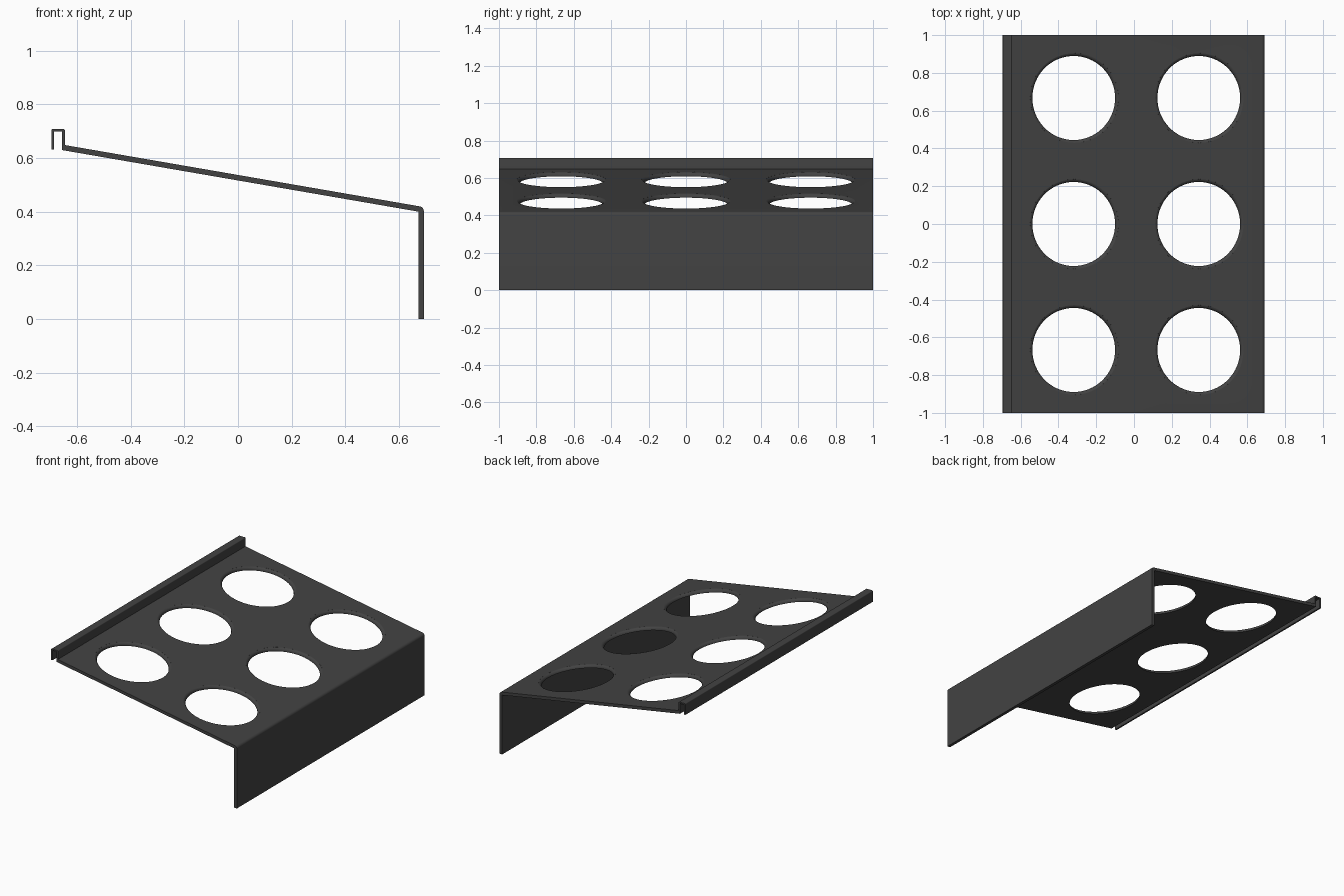
import bpy, bmesh, math
from mathutils import Matrix, Vector

if "Cube" in bpy.data.objects:
    bpy.data.objects.remove(bpy.data.objects["Cube"])

mat = bpy.data.materials.new("dark grey")
mat.diffuse_color = (0.055, 0.055, 0.055, 1)
mat.use_nodes = True
mat.node_tree.nodes["Principled BSDF"].inputs["Base Color"].default_value = mat.diffuse_color

TILT = math.radians(9.8)
SLOPE = -math.tan(TILT)


def top_z(x):            # upper surface of the sloping sheet
    return 0.648 + SLOPE * (x + 0.645)


def low_z(x):            # lower surface
    return top_z(x) - 0.0205


def rounded(points):
    """Outline with each (x, z, r) corner replaced by a small arc."""
    out, n = [], len(points)
    for i, (x, z, r) in enumerate(points):
        p = Vector((x, z))
        if r == 0:
            out.append(p)
            continue
        a = (Vector(points[i - 1][:2]) - p).normalized()
        b = (Vector(points[(i + 1) % n][:2]) - p).normalized()
        half = a.angle(b) / 2
        t = r / math.tan(half)
        c = p + (a + b).normalized() * (r / math.sin(half))
        s, e = p + a * t - c, p + b * t - c
        for k in range(6):
            out.append(c + s.lerp(e, k / 5).normalized() * r)
    return out


def make_object(name, bm):
    bmesh.ops.recalc_face_normals(bm, faces=bm.faces)
    me = bpy.data.meshes.new(name)
    bm.to_mesh(me)
    bm.free()
    me.materials.append(mat)
    ob = bpy.data.objects.new(name, me)
    bpy.context.collection.objects.link(ob)
    return ob


# Bent sheet: hook lip, sloping shelf and front skirt in one profile
outline = rounded([
    (-0.695, 0.632, 0), (-0.695, 0.708, 0.006), (-0.645, 0.708, 0.006),
    (-0.645, top_z(-0.645), 0), (0.692, top_z(0.692), 0.018),
    (0.692, 0, 0), (0.672, 0, 0), (0.672, low_z(0.672), 0),
    (-0.655, low_z(-0.655), 0), (-0.655, 0.699, 0), (-0.685, 0.699, 0),
    (-0.685, 0.632, 0)])
bm = bmesh.new()
face = bm.faces.new([bm.verts.new((p.x, -1, p.y)) for p in outline])
ext = bmesh.ops.extrude_face_region(bm, geom=[face])
bmesh.ops.translate(bm, vec=(0, 2, 0),
                    verts=[v for v in ext["geom"] if isinstance(v, bmesh.types.BMVert)])
shelf = make_object("shelf_sheet", bm)

# Cutters: straight holes with a rounded upper rim, square to the slope
R, F, N, T = 0.2225, 0.017, 64, 0.0205 * math.cos(TILT)
rings = [(R, -T - 0.04), (R, -F)]
rings += [(R + F - F * math.cos(a), -F + F * math.sin(a))
          for a in (math.radians(d) for d in (22, 44, 66, 82))]
rings += [(R + F, 0.004)]
bm = bmesh.new()
for cx in (-0.316, 0.346):
    for cy in (-0.667, 0, 0.667):
        m = Matrix.Translation((cx, cy, top_z(cx))) @ Matrix.Rotation(TILT, 4, 'Y')
        loops = [[bm.verts.new(m @ Vector((r * math.cos(2 * math.pi * i / N),
                                           r * math.sin(2 * math.pi * i / N), z)))
                  for i in range(N)] for r, z in rings]
        for lo, hi in zip(loops, loops[1:]):
            for i in range(N):
                j = (i + 1) % N
                bm.faces.new((lo[i], lo[j], hi[j], hi[i]))
        bm.faces.new(loops[0][::-1])
        bm.faces.new(loops[-1])
cutter = make_object("hole_cutter", bm)

# Cut the holes, then drop the cutter
mod = shelf.modifiers.new("holes", 'BOOLEAN')
mod.operation = 'DIFFERENCE'
mod.solver = 'EXACT'
mod.object = cutter
bpy.context.view_layer.objects.active = shelf
shelf.select_set(True)
bpy.ops.object.modifier_apply(modifier=mod.name)
bpy.data.objects.remove(cutter)
bpy.ops.object.shade_smooth_by_angle(angle=math.radians(30))
